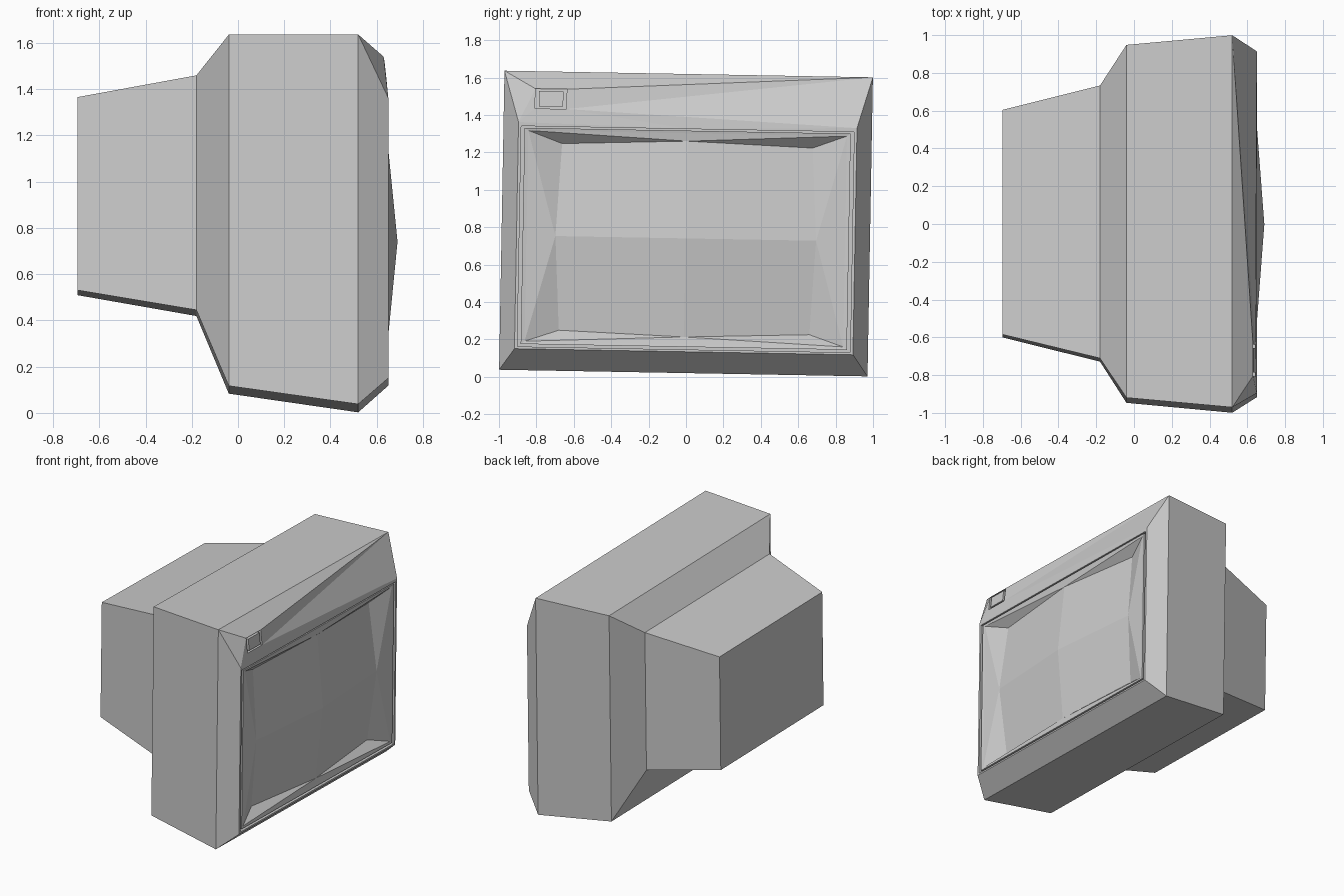
import bpy, bmesh
from mathutils import Matrix, Vector

if "Cube" in bpy.data.objects:
    bpy.data.objects.remove(bpy.data.objects["Cube"])

# The whole set leans about one degree around its depth axis
PIVOT = Vector((0, 0, 0.82))
LEAN = (Matrix.Translation(PIVOT) @ Matrix.Rotation(-0.018, 4, 'X')
        @ Matrix.Translation(-PIVOT))


def rect(bm, x, y0, y1, z0, z1):
    """Rectangle facing +x: bottom left, bottom right, top right, top left."""
    return [bm.verts.new((x, y, z)) for y, z in
            ((y0, z0), (y1, z0), (y1, z1), (y0, z1))]


def frame(bm, x, half, z0, z1):
    return rect(bm, x, -half, half, z0, z1)


def bridge(bm, a, b, skip=()):
    n = len(a)
    for i in range(n):
        if i not in skip:
            j = (i + 1) % n
            bm.faces.new((a[i], a[j], b[j], b[i]))


def finish(bm, name):
    bm.normal_update()
    bm.transform(LEAN)
    mesh = bpy.data.meshes.new(name)
    bm.to_mesh(mesh)
    bm.free()
    obj = bpy.data.objects.new(name, mesh)
    bpy.context.collection.objects.link(obj)
    return obj


# Casing: stepped back, wide front body, sloping front edges
bm = bmesh.new()
sections = [(-0.695, 0.595, 0.52, 1.355),
            (-0.18, 0.722, 0.432, 1.447),
            (-0.04, 0.934, 0.10, 1.619),
            (0.52, 0.985, 0.02, 1.619),
            (0.65, 0.905, 0.134, 1.346)]
rings = [frame(bm, *s) for s in sections]
bm.faces.new(rings[0][::-1])
for k in range(3):
    bridge(bm, rings[k], rings[k + 1])
body, rim = rings[3], rings[4]
bridge(bm, body, rim, skip=(2,))

# Top front panel, pulled out around the button hole
hole = rect(bm, 0.63, -0.818, -0.65, 1.42, 1.526)
for v in hole[:2]:
    v.co.x = 0.643
lip = bm.verts.new((0.65, 0, 1.326))
panel = [(body[3], hole[3], hole[2]), (body[3], hole[2], body[2]),
         (body[2], hole[2], hole[1]), (body[2], hole[1], rim[2]),
         (rim[2], hole[1], lip), (lip, hole[1], hole[0], rim[3]),
         (rim[3], hole[0], hole[3]), (rim[3], hole[3], body[3])]
for f in panel:
    bm.faces.new(f)

# Button recess
back = [bm.verts.new(v.co - Vector((0.02, 0, 0))) for v in hole]
bridge(bm, hole, back)
bm.faces.new(back)

# Rim and groove around the screen surround
rim_in = frame(bm, 0.65, 0.89, 0.146, 1.325)
bridge(bm, rim, rim_in, skip=(2,))
bm.faces.new((rim[2], lip, rim_in[2]))
bm.faces.new((lip, rim_in[3], rim_in[2]))
bm.faces.new((lip, rim[3], rim_in[3]))
groove = frame(bm, 0.62, 0.89, 0.146, 1.325)
groove_in = frame(bm, 0.62, 0.872, 0.16, 1.316)
bridge(bm, rim_in, groove)
bridge(bm, groove, groove_in)
finish(bm, "casing")

# Screen: four facets bulging to the centre, in loop order from bottom left
loop = [(0.585, -0.67, 0.237), (0.638, 0, 0.213), (0.585, 0.67, 0.237),
        (0.637, 0.697, 0.74), (0.585, 0.67, 1.235), (0.638, 0, 1.26),
        (0.585, -0.67, 1.235), (0.637, -0.697, 0.74)]
bm = bmesh.new()
edge = [bm.verts.new(p) for p in loop]
centre = bm.verts.new((0.69, 0, 0.74))
for i in (0, 2, 4, 6):
    bm.faces.new((edge[i], edge[i + 1], centre, edge[i - 1]))
finish(bm, "screen")

# Screen surround: raised border sloping in to the screen edge
bm = bmesh.new()
foot = frame(bm, 0.62, 0.872, 0.16, 1.316)
outer = frame(bm, 0.648, 0.872, 0.16, 1.316)
inner = frame(bm, 0.645, 0.852, 0.175, 1.302)
bridge(bm, foot, outer)
bridge(bm, outer, inner)
edge = [bm.verts.new(p) for p in loop]
for i in range(4):
    a, m, b = edge[2 * i], edge[2 * i + 1], edge[(2 * i + 2) % 8]
    p, q = inner[i], inner[(i + 1) % 4]
    for f in ((p, m, a), (p, q, m), (q, b, m)):
        bm.faces.new(f)
finish(bm, "screen_surround")

# Power button set in the recess
bm = bmesh.new()
face = rect(bm, 0.633, -0.798, -0.668, 1.432, 1.513)
for v in face[:2]:
    v.co.x = 0.642
root = [bm.verts.new(v.co - Vector((0.022, 0, 0))) for v in face]
bridge(bm, root, face)
bm.faces.new(face)
finish(bm, "power_button")
